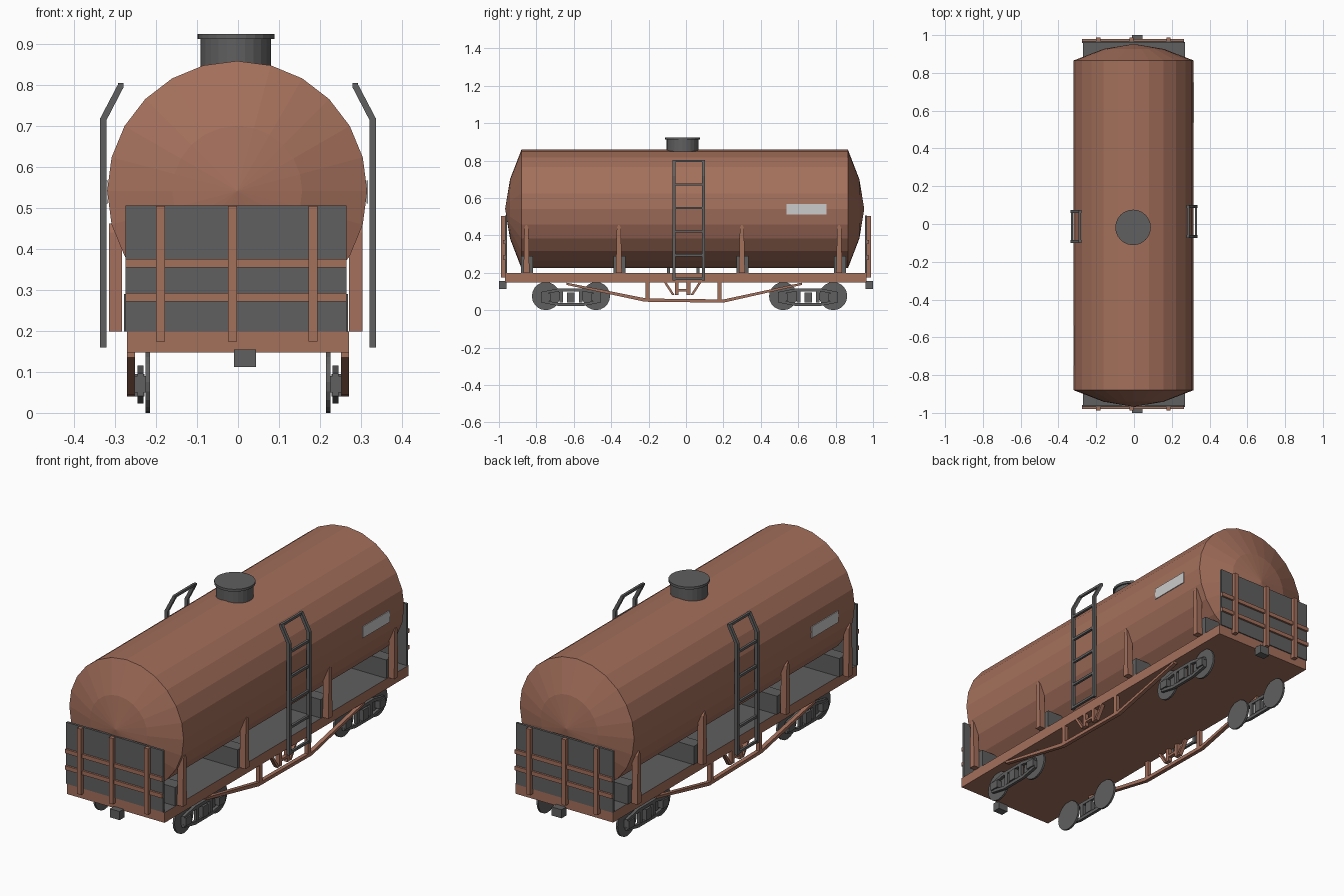
import bpy, bmesh, math
from mathutils import Vector, Matrix

if "Cube" in bpy.data.objects:
    bpy.data.objects.remove(bpy.data.objects["Cube"])


def material(name, rgb):
    m = bpy.data.materials.new(name)
    m.use_nodes = True
    color = (*rgb, 1)
    m.diffuse_color = color
    m.node_tree.nodes["Principled BSDF"].inputs["Base Color"].default_value = color
    return m


RUST = material("rust_brown", (0.37, 0.16, 0.105))
GRAY = material("dark_gray", (0.115, 0.115, 0.115))
PALE = material("pale_gray", (0.6, 0.6, 0.6))


def finish(name, bm, mat):
    bmesh.ops.recalc_face_normals(bm, faces=bm.faces)
    mesh = bpy.data.meshes.new(name)
    bm.to_mesh(mesh)
    bm.free()
    mesh.materials.append(mat)
    obj = bpy.data.objects.new(name, mesh)
    bpy.context.collection.objects.link(obj)
    return obj


def box(name, xs, ys, zs, mat):
    lo, hi = Vector(map(min, (xs, ys, zs))), Vector(map(max, (xs, ys, zs)))
    bm = bmesh.new()
    bmesh.ops.create_cube(bm, size=1)
    for v in bm.verts:
        v.co = (lo + hi) / 2 + v.co * (hi - lo)
    return finish(name, bm, mat)


def extrude(name, outline, axis, lo, hi, mat):
    """Extrude an outline of (horizontal, z) points along x or y."""
    bm = bmesh.new()
    place = (lambda a, z: (lo, a, z)) if axis == "x" else (lambda a, z: (a, lo, z))
    face = bm.faces.new([bm.verts.new(place(a, z)) for a, z in outline])
    shift = Vector((hi - lo, 0, 0)) if axis == "x" else Vector((0, hi - lo, 0))
    new = bmesh.ops.extrude_face_region(bm, geom=[face], use_keep_orig=True)["geom"]
    moved = [g for g in new if isinstance(g, bmesh.types.BMVert)]
    bmesh.ops.translate(bm, verts=moved, vec=shift)
    return finish(name, bm, mat)


def lathe(name, profile, axis, centre, mat, steps=24):
    """Spin (radius, distance) points around a main axis."""
    bm = bmesh.new()
    axis = Vector(axis)
    out = Vector((1, 0, 0)) if axis.x == 0 else Vector((0, 1, 0))
    vs = [bm.verts.new(out * r + axis * d) for r, d in profile]
    edges = [bm.edges.new(pair) for pair in zip(vs, vs[1:])]
    bmesh.ops.spin(bm, geom=vs + edges, cent=(0, 0, 0), axis=axis,
                   angle=math.tau, steps=steps)
    bmesh.ops.remove_doubles(bm, verts=bm.verts, dist=0.0005)
    bmesh.ops.translate(bm, verts=bm.verts, vec=centre)
    return finish(name, bm, mat)


# Tank with shallow domed ends, and the hatch on top
R = 0.317
lathe("tank", [(0, -0.96), (R / 2, -0.934), (R, -0.873), (R, 0.873), (R / 2, 0.934), (0, 0.96)],
      (0, 1, 0), (-0.002, -0.007, 0.541), RUST)
lathe("hatch", [(0, 0.8), (0.086, 0.8), (0.086, 0.912), (0.094, 0.912), (0.094, 0.924), (0, 0.924)],
      (0, 0, 1), (-0.005, -0.018, 0), GRAY)

# Deck: rust frame with a gray upper face
DECK = 0.198
deck = box("deck", (-0.271, 0.271), (-0.968, 0.964), (0.147, DECK), RUST)
deck.data.materials.append(GRAY)
for face in deck.data.polygons:
    if face.normal.z > 0.5:
        face.material_index = 1

# Saddle blocks under the tank, with a tapered stake at each side
for y in (-0.849, -0.355, 0.303, 0.823):
    box("saddle", (-0.278, 0.268), (y - 0.032, y + 0.032), (DECK, 0.29), GRAY)
    c = y - 0.004
    stake = [(c - 0.016, DECK), (c + 0.016, DECK), (c + 0.011, 0.44),
             (c, 0.462), (c - 0.011, 0.44)]
    extrude("left_stake", stake, "x", 0.271, 0.303, RUST)
    extrude("right_stake", stake, "x", -0.315, -0.283, RUST)

# End boards with rails, uprights and couplers
for e in (-1, 1):
    box("end_board", (-0.274, 0.264), (e * 0.957, e * 0.969), (DECK, 0.506), GRAY)
    for z in (0.282, 0.365):
        box("end_rail", (-0.274, 0.264), (e * 0.968, e * 0.979), (z - 0.01, z + 0.01), RUST)
    for x in (-0.189, -0.013, 0.183):
        box("end_upright", (x - 0.011, x + 0.011), (e * 0.964, e * 0.988), (0.174, 0.504), RUST)
    box("coupler", (-0.01, 0.044), (e * 0.96, e), (0.112, 0.155), GRAY)

for s in (-1, 1):
    # Ladder with bent top, shifted the opposite way on each side
    rail = [(s * x, z) for x, z in ((0.321, 0.159), (0.336, 0.159), (0.336, 0.718),
                                    (0.291, 0.804), (0.279, 0.804), (0.279, 0.794), (0.321, 0.713))]
    mid = s * 0.014
    for y in (mid - 0.079, mid + 0.079):
        extrude("ladder_rail", rail, "y", y - 0.008, y + 0.008, GRAY)
    for i in range(6):
        z = 0.168 + i * 0.126
        x = 0.3285 if i < 5 else 0.287
        box("ladder_rung", (s * (x - 0.006), s * (x + 0.006)), (mid - 0.08, mid + 0.08),
            (z - 0.006, z + 0.006), GRAY)

    # Marker plate
    box("side_plate", (s * 0.3145 - 0.002, s * 0.3185 - 0.002), (s * 0.75, s * 0.537),
        (0.51, 0.567), PALE).location.x = s * 0.001

    # Truss below the deck
    lo, hi = s * 0.251, s * 0.271
    truss = [(-0.64, 0.147), (-0.21, 0.062), (0.2, 0.057), (0.62, 0.147),
             (0.54, 0.147), (0.2, 0.04), (-0.22, 0.045), (-0.64, 0.135)]
    truss[4] = (0.62, 0.135)
    extrude("truss_rod", truss, "x", lo, hi, RUST)
    for y in (-0.205, 0.18):
        box("truss_post", (lo, hi), (y - 0.011, y + 0.011), (0.05, 0.15), RUST)
    for d in (-1, 1):
        c = -0.018
        box("centre_post", (lo, hi), (c + d * 0.022, c + d * 0.042), (0.08, 0.15), RUST)
        brace = [(c + d * y, z) for y, z in ((0.1, 0.148), (0.086, 0.148), (0.042, 0.08), (0.056, 0.08))]
        extrude("centre_brace", brace, "x", lo, hi, RUST)
    box("centre_bar", (lo, hi), (-0.06, 0.024), (0.1, 0.112), RUST)

    # Bogies: wheel discs and an open side frame
    for c in (-0.615, 0.653):
        for d in (-1, 1):
            wy = c + d * 0.134
            lathe("wheel", [(0, -0.005), (0.075, -0.005), (0.075, 0.005), (0, 0.005)],
                  (1, 0, 0), (s * 0.22, wy, 0.075), GRAY, 20)
            box("axle_box", (s * 0.222, s * 0.252), (wy - 0.024, wy + 0.024), (0.05, 0.09), GRAY)
            py = c + d * 0.052
            box("frame_column", (s * 0.23, s * 0.245), (py - 0.01, py + 0.01), (0.04, 0.1), GRAY)
        box("bolster_spring", (s * 0.228, s * 0.252), (c - 0.02, c + 0.02), (0.04, 0.095), GRAY)
        for flip in (-1, 1):
            bar = [(c + a, 0.069 + flip * h) for a, h in
                   ((-0.16, 0.014), (-0.16, 0.028), (-0.07, 0.046), (0.07, 0.046),
                    (0.16, 0.028), (0.16, 0.014), (0.07, 0.03), (-0.07, 0.03))]
            extrude("frame_bar", bar, "x", s * 0.23, s * 0.245, GRAY)
